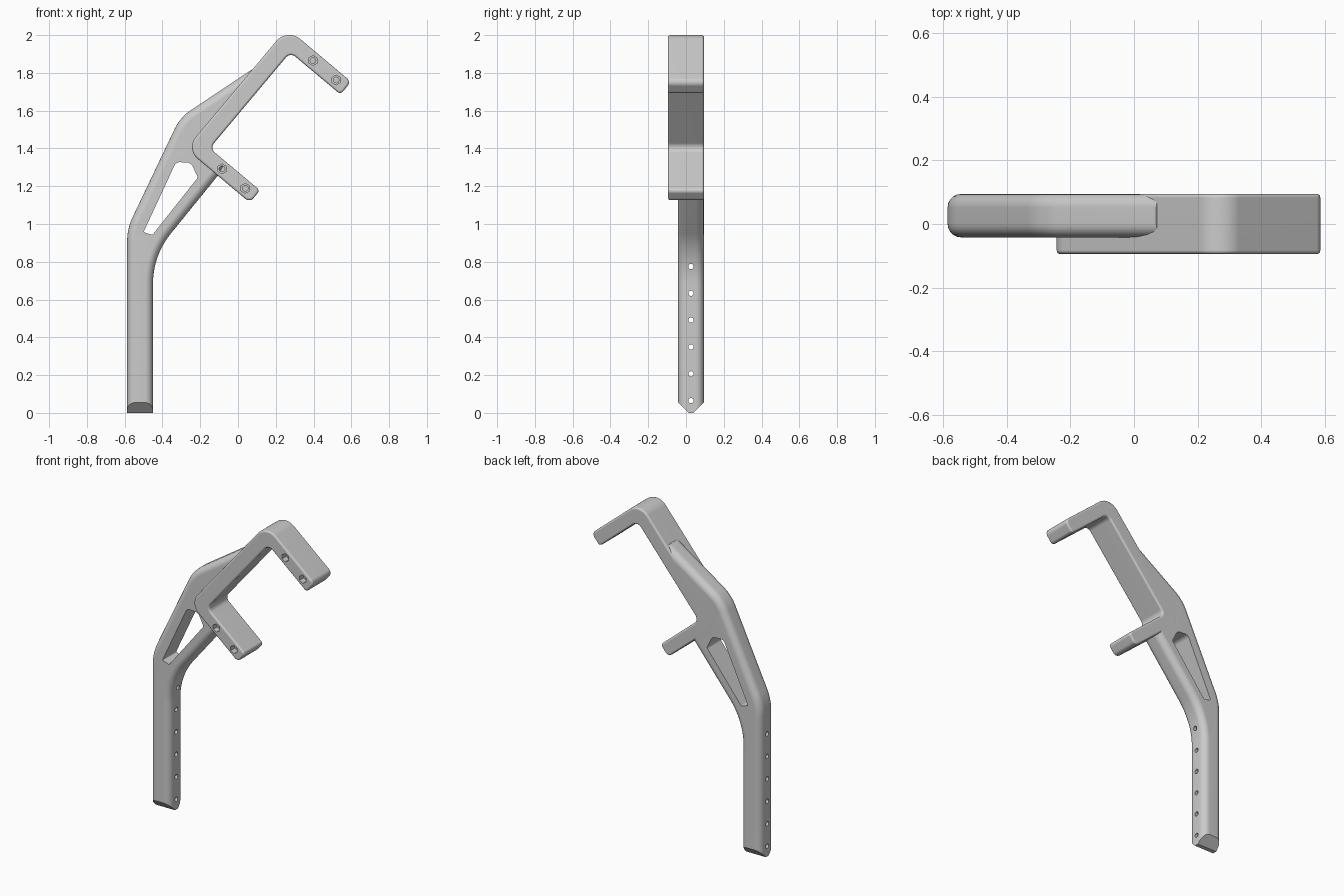
import bpy, bmesh, math
from mathutils import Vector

if "Cube" in bpy.data.objects:
    bpy.data.objects.remove(bpy.data.objects["Cube"], do_unlink=True)

grey = bpy.data.materials.new("plain grey")
grey.use_nodes = True
colour = (0.6, 0.6, 0.6, 1)
grey.diffuse_color = colour
grey.node_tree.nodes["Principled BSDF"].inputs["Base Color"].default_value = colour

# Tilted bracket frame: ARM runs along the arms, SPINE along the back
ARM = Vector((math.cos(math.radians(40)), -math.sin(math.radians(40))))
SPINE = Vector((-ARM.y, ARM.x))


def tilt(u, v):
    return tuple(ARM * u + SPINE * v)


def rounded(corners, steps=10):
    """Round each (x, z, radius) corner of a closed outline."""
    out = []
    for i, (x, z, r) in enumerate(corners):
        p = Vector((x, z))
        if r == 0:
            out.append(p)
            continue
        a = (Vector(corners[i - 1][:2]) - p).normalized()
        b = (Vector(corners[(i + 1) % len(corners)][:2]) - p).normalized()
        half = a.angle(b) / 2
        centre = p + (a + b).normalized() * (r / math.sin(half))
        start = p + a * (r / math.tan(half)) - centre
        end = p + b * (r / math.tan(half)) - centre
        sweep = math.pi - 2 * half
        for k in range(steps + 1):
            t = k / steps
            q = start * math.sin((1 - t) * sweep) + end * math.sin(t * sweep)
            out.append(centre + q / math.sin(sweep))
    return out


def plate(name, outline, y0, y1, bevel=0, segments=3):
    """Extrude an outline along y and round its front and back rims."""
    bm = bmesh.new()
    face = bm.faces.new([bm.verts.new((p.x, y0, p.y)) for p in outline])
    ext = bmesh.ops.extrude_face_region(bm, geom=[face])
    verts = [g for g in ext["geom"] if isinstance(g, bmesh.types.BMVert)]
    bmesh.ops.translate(bm, verts=verts, vec=(0, y1 - y0, 0))
    bmesh.ops.recalc_face_normals(bm, faces=bm.faces)
    if bevel:
        rims = [e for e in bm.edges if abs(e.verts[0].co.y - e.verts[1].co.y) < 1e-5]
        bmesh.ops.bevel(bm, geom=rims, offset=bevel, segments=segments,
                        profile=0.5, affect='EDGES')
    return finish(name, bm)


def finish(name, bm):
    me = bpy.data.meshes.new(name)
    bm.to_mesh(me)
    bm.free()
    me.materials.append(grey)
    ob = bpy.data.objects.new(name, me)
    bpy.context.collection.objects.link(ob)
    return ob


def select(ob):
    bpy.ops.object.select_all(action='DESELECT')
    ob.select_set(True)
    bpy.context.view_layer.objects.active = ob


def cut(ob, cutter):
    mod = ob.modifiers.new("cut", 'BOOLEAN')
    mod.operation = 'DIFFERENCE'
    mod.solver = 'EXACT'
    mod.object = cutter
    select(ob)
    bpy.ops.object.modifier_apply(modifier=mod.name)
    bpy.data.objects.remove(cutter, do_unlink=True)


def rod(radius, length, sides, centre, axis):
    """Cylindrical cutter along the x or y axis."""
    bm = bmesh.new()
    bmesh.ops.create_cone(bm, cap_ends=True, segments=sides, radius1=radius,
                          radius2=radius, depth=length)
    ob = finish("cutter", bm)
    ob.hide_render = True
    ob.location = centre
    ob.rotation_euler = (0, math.pi / 2, 0) if axis == 'x' else (math.pi / 2, 0, 0)
    bpy.context.view_layer.update()
    return ob


# Clamp bracket: a spine with two parallel arms
U0, U1, U2 = -1.11, -1.015, -0.668
V0, V1, V2, V3 = 0.893, 0.977, 1.64, 1.728
bracket = plate("clamp_bracket", rounded([
    (*tilt(U0, V0), 0.08), (*tilt(U2, V0), 0.03), (*tilt(U2, V1), 0.02),
    (*tilt(U1, V1), 0.035), (*tilt(U1, V2), 0.035), (*tilt(U2, V2), 0.02),
    (*tilt(U2, V3), 0.03), (*tilt(U0, V3), 0.09)]), -0.095, 0.095, 0.012)

# Hexagonal pockets with a narrower bore in each arm
for v in ((V0 + V1) / 2, (V2 + V3) / 2):
    for u in (-0.895, -0.735):
        x, z = tilt(u, v)
        cut(bracket, rod(0.026, 0.08, 6, (x, -0.095, z), 'y'))
        cut(bracket, rod(0.015, 0.2, 16, (x, -0.055, z), 'y'))

# Support stem: upright leg, bent strut and upper shoulder
YF, YB = -0.042, 0.0945
YM = (YF + YB) / 2
stem = plate("support_stem", rounded([
    (-0.587, -0.2, 0), (-0.45, -0.2, 0), (-0.45, 0.833, 0.42),
    (-0.105, 1.258, 0), (*tilt(-0.9, 0.95), 0), (*tilt(-1.045, 0.95), 0),
    (*tilt(-1.045, 1.46), 0), (0.07, 1.815, 0), (-0.306, 1.565, 0.25),
    (-0.587, 0.975, 0.3)]), YF, YB, 0.042, 5)

# Trim the foot to a wedge
bm = bmesh.new()
bm.from_mesh(stem.data)
for point, normal in (((0, 0, 0), (0, 0, -1)),
                      ((0, YF, 0.055), (0, -1, -1)), ((0, YB, 0.055), (0, 1, -1))):
    res = bmesh.ops.bisect_plane(bm, geom=bm.verts[:] + bm.edges[:] + bm.faces[:],
                                 plane_co=point, plane_no=normal, clear_outer=True)
    rim = [g for g in res["geom_cut"] if isinstance(g, bmesh.types.BMEdge)]
    bmesh.ops.contextual_create(bm, geom=rim)
bmesh.ops.recalc_face_normals(bm, faces=bm.faces)
bm.to_mesh(stem.data)
bm.free()

# Tapered window between the two struts
window = plate("window_cutter", rounded([
    (-0.5, 0.957, 0.006), (-0.453, 0.942, 0.006), (-0.212, 1.247, 0.015),
    (-0.25, 1.325, 0.035), (-0.328, 1.328, 0.03)]), -0.3, 0.3)
window.hide_render = True
cut(stem, window)

# Row of adjustment holes through the leg
for i in range(6):
    cut(stem, rod(0.014, 0.5, 16, (-0.52, YM, 0.065 + 0.142 * i), 'x'))

for ob in (bracket, stem):
    select(ob)
    bpy.ops.object.shade_smooth_by_angle(angle=math.radians(35))
    ob.modifiers.new("even_shading", 'WEIGHTED_NORMAL').keep_sharp = True
